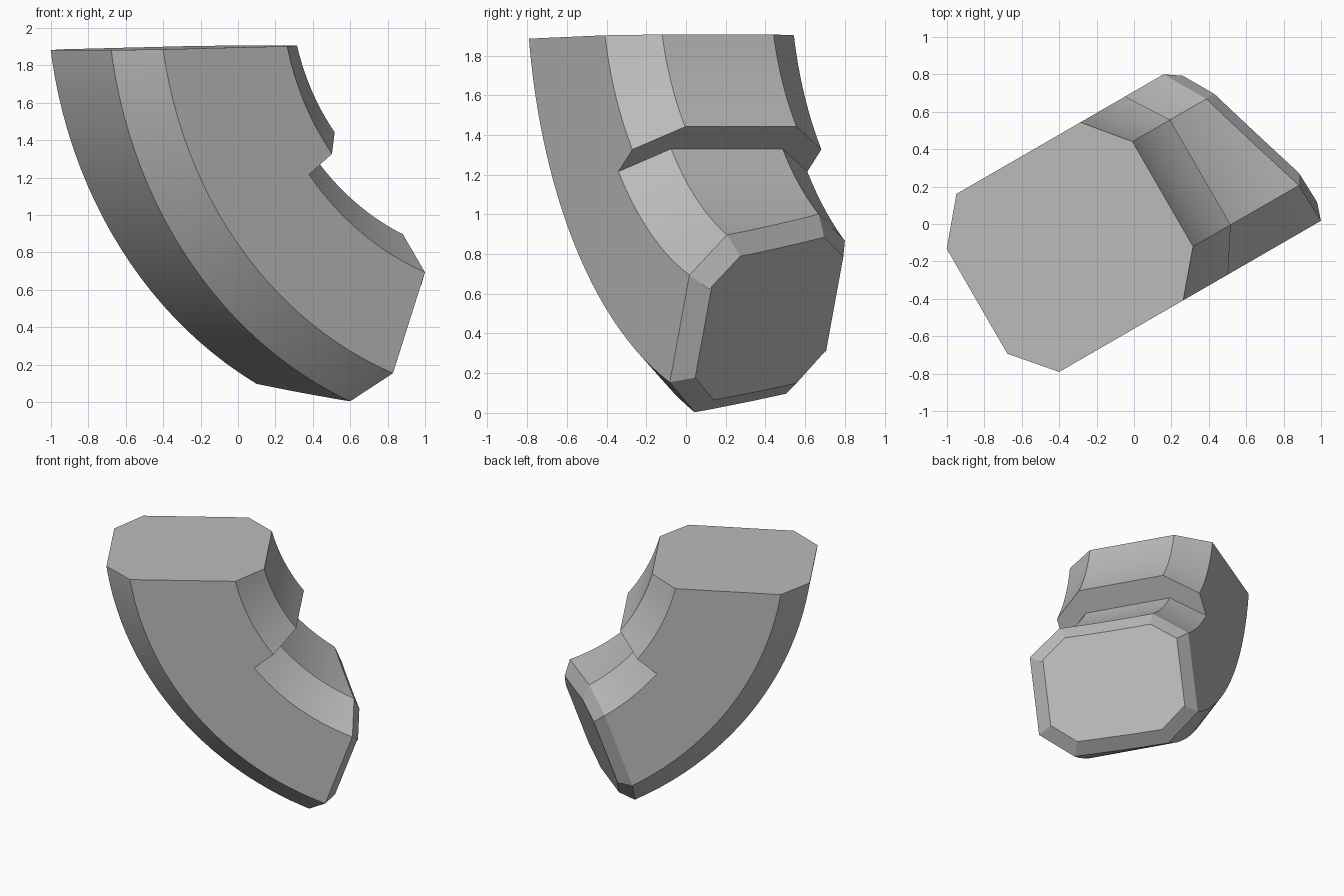
import bpy, bmesh
from math import sin, cos, radians
from mathutils import Matrix, Vector

cube = bpy.data.objects.get("Cube")
if cube:
    bpy.data.objects.remove(cube, do_unlink=True)

grey = bpy.data.materials.new("plain grey")
grey.use_nodes = True
colour = (0.5, 0.5, 0.5, 1)
grey.diffuse_color = colour
grey.node_tree.nodes["Principled BSDF"].inputs["Base Color"].default_value = colour

# Bend axis, and the widths of the flat and of the whole section
CX, CZ = 1.45, 2.235
V0, V1, V2, V3 = -0.485, -0.262, 0.386, 0.614
R_OUT, R_OUT_SIDE = 2.41, 2.22
R_TOP, R_TOP_SIDE = 1.28, 1.465      # thick upper part, inner side
R_NECK, R_NECK_SIDE = 1.46, 1.645    # recessed lower part, inner side
LEDGE = 38.3

# Cross-sections as (radius, width) loops
upper = [(R_OUT, V1), (R_OUT, V2), (R_OUT_SIDE, V3), (R_NECK_SIDE, V3),
         (R_TOP_SIDE, V3), (R_TOP, V2), (R_TOP, V1), (R_TOP_SIDE, V0),
         (R_NECK_SIDE, V0), (R_OUT_SIDE, V0)]
lower = [(R_OUT, V1), (R_OUT, V2), (R_OUT_SIDE, V3), (R_NECK_SIDE, V3),
         (R_NECK, V2), (R_NECK, V1), (R_NECK_SIDE, V0), (R_OUT_SIDE, V0)]

bm = bmesh.new()


def sweep(section, start, end, steps):
    """Sweep a section round the bend axis; return its rings."""
    rings = []
    for i in range(steps + 1):
        a = radians(start + (end - start) * i / steps)
        rings.append([bm.verts.new((CX - r * cos(a), v, CZ - r * sin(a)))
                      for r, v in section])
    n = len(section)
    for p, q in zip(rings, rings[1:]):
        for j in range(n):
            k = (j + 1) % n
            bm.faces.new((p[j], p[k], q[k], q[j]))
    return rings


def cut(point, normal):
    """Slice off everything beyond a plane and close the opening."""
    geom = bm.verts[:] + bm.edges[:] + bm.faces[:]
    res = bmesh.ops.bisect_plane(bm, geom=geom, plane_co=point,
                                 plane_no=normal, clear_outer=True)
    edges = [e for e in res["geom_cut"] if isinstance(e, bmesh.types.BMEdge)]
    return bmesh.ops.edgeloop_fill(bm, edges=edges)["faces"]


# Two swept parts joined by the step between them
top_rings = sweep(upper, 5, LEDGE, 14)
neck_rings = sweep(lower, LEDGE, 86, 20)
t, n = top_rings[-1], neck_rings[0]
bm.faces.new((n[3], t[4], t[5], t[6], t[7], n[6], n[5], n[4]))
bmesh.ops.remove_doubles(bm, verts=bm.verts[:], dist=0.0005)

# Almost level top and skewed lower end
cut(Vector((0.02, 0, 1.902)), Vector((-0.022, 0, 1)))
end_normal = Vector((1, 0.364, -0.365)).normalized()
end = cut(Vector((0.54, -0.263, 0)), end_normal)
bmesh.ops.recalc_face_normals(bm, faces=bm.faces[:])

# Bevelled plug on the lower end
bmesh.ops.inset_region(bm, faces=end, thickness=0.09, use_even_offset=True)
for vert in {v for f in end for v in f.verts}:
    vert.co += end_normal * 0.083

bmesh.ops.recalc_face_normals(bm, faces=bm.faces[:])
bm.transform(Matrix.Rotation(radians(30), 4, "Z"))

mesh = bpy.data.meshes.new("curved_limb")
bm.to_mesh(mesh)
bm.free()
mesh.materials.append(grey)
limb = bpy.data.objects.new("curved_limb", mesh)
bpy.context.collection.objects.link(limb)
bpy.ops.object.select_all(action="DESELECT")
limb.select_set(True)
bpy.context.view_layer.objects.active = limb
bpy.ops.object.shade_smooth_by_angle(angle=radians(15))
